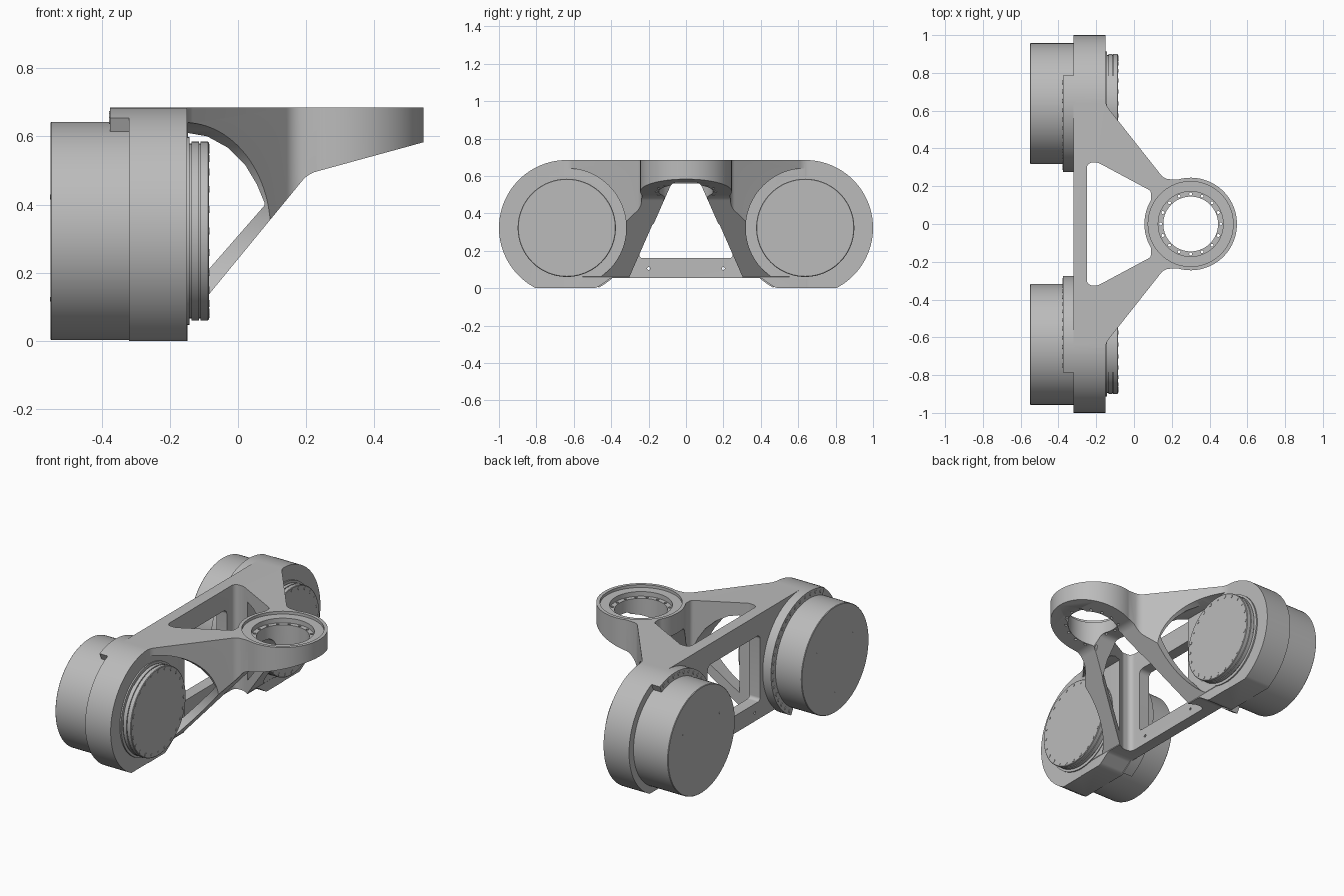
import bpy, bmesh, math
from mathutils import Vector, Matrix

if "Cube" in bpy.data.objects:
    bpy.data.objects.remove(bpy.data.objects["Cube"], do_unlink=True)

metal = bpy.data.materials.new("plain_grey_metal")
metal.use_nodes = True
GREY = (0.5, 0.5, 0.5, 1)
metal.diffuse_color = GREY
metal.node_tree.nodes["Principled BSDF"].inputs["Base Color"].default_value = GREY

HUB_Y, HUB_Z = 0.6375, 0.3225      # drive axis
RING = Vector((0.3, 0.0))          # pivot ring centre
RING_R = 0.245


def make(name, bm):
    bmesh.ops.recalc_face_normals(bm, faces=bm.faces)
    mesh = bpy.data.meshes.new(name)
    bm.to_mesh(mesh)
    bm.free()
    mesh.materials.append(metal)
    ob = bpy.data.objects.new(name, mesh)
    bpy.context.scene.collection.objects.link(ob)
    return ob


def arc(c, r, a0, a1, n):
    angles = [math.radians(a0 + (a1 - a0) * i / n) for i in range(n + 1)]
    return [(c[0] + r * math.cos(a), c[1] + r * math.sin(a)) for a in angles]


def rounded(points):
    """Round each corner given as (u, v, radius); plain (u, v) stays sharp."""
    out = []
    for i, p in enumerate(points):
        if len(p) == 2:
            out.append(p)
            continue
        c = Vector(p[:2])
        a = (Vector(points[i - 1][:2]) - c).normalized()
        b = (Vector(points[(i + 1) % len(points)][:2]) - c).normalized()
        half = a.angle(b) / 2
        start, end = c + a * p[2] / math.tan(half), c + b * p[2] / math.tan(half)
        mid = c + (a + b).normalized() * p[2] / math.sin(half)
        sweep = (start - mid).angle_signed(end - mid)
        for k in range(9):
            d = Matrix.Rotation(-sweep * k / 8, 2) @ (start - mid)
            out.append(tuple(mid + d))
    return out


def mirrored(half):
    """Close a half outline, given from one centre line end to the other, across v = 0."""
    return half + [(p[0], -p[1], *p[2:]) for p in reversed(half)]


def prism(name, outline, axis, lo, hi):
    place = {"x": lambda u, v, w: (w, u, v),
             "y": lambda u, v, w: (u, w, v),
             "z": lambda u, v, w: (u, v, w)}[axis]
    bm = bmesh.new()
    face = bm.faces.new([bm.verts.new(place(u, v, lo)) for u, v in outline])
    ext = bmesh.ops.extrude_face_region(bm, geom=[face])
    verts = [g for g in ext["geom"] if isinstance(g, bmesh.types.BMVert)]
    bmesh.ops.translate(bm, verts=verts, vec=place(0, 0, hi - lo))
    return make(name, bm)


def lathe_x(name, profile, side):
    """Revolve (x, radius) points about a drive axis."""
    bm = bmesh.new()
    n = 96
    rings = []
    for x, r in profile:
        rings.append([bm.verts.new((x, y, z)) for y, z in
                      arc((side * HUB_Y, HUB_Z), r, 0, 360 - 360 / n, n - 1)])
    for a, b in zip(rings, rings[1:]):
        for i in range(n):
            j = (i + 1) % n
            bm.faces.new((a[i], a[j], b[j], b[i]))
    bm.faces.new(rings[0])
    bm.faces.new(rings[-1])
    return make(name, bm)


def studs(name, centres, r, lo, hi):
    """Short round bolt heads pointing along x."""
    bm = bmesh.new()
    turn = Matrix.Rotation(math.pi / 2, 4, "Y")
    for y, z in centres:
        bmesh.ops.create_cone(bm, cap_ends=True, segments=12, radius1=r, radius2=r,
                              depth=hi - lo,
                              matrix=Matrix.Translation(((lo + hi) / 2, y, z)) @ turn)
    return make(name, bm)


def boolean(target, tool, operation="DIFFERENCE"):
    mod = target.modifiers.new("cut", "BOOLEAN")
    mod.operation, mod.object, mod.solver = operation, tool, "EXACT"
    bpy.context.view_layer.update()
    graph = bpy.context.evaluated_depsgraph_get()
    mesh = bpy.data.meshes.new_from_object(target.evaluated_get(graph))
    target.modifiers.clear()
    target.data = mesh
    bpy.data.objects.remove(tool, do_unlink=True)


def smooth(ob):
    bpy.ops.object.select_all(action="DESELECT")
    ob.select_set(True)
    bpy.context.view_layer.objects.active = ob
    bpy.ops.object.shade_smooth_by_angle(angle=math.radians(30))


# Frame: plan outline trimmed by the side and end outlines
plan = mirrored([(-0.32, -1.05), (-0.15, -1.05), (-0.15, -0.63, 0.08),
                 (0.16, -0.238, 0.06)] + arc(RING, RING_R, -106, 0, 32)[:-1])
frame = prism("frame", rounded(plan), "z", -0.1, 0.9)

elevation = [(-0.4, -0.1), (-0.148, -0.1), (-0.148, 0.06), (0.205, 0.49, 0.08),
             (0.6, 0.598), (0.6, 0.8), (-0.4, 0.8)]
boolean(frame, prism("cutter", rounded(elevation), "y", -1.2, 1.2), "INTERSECT")

foot = math.degrees(math.asin(-HUB_Z / 0.3625))
half_end = arc((HUB_Y, HUB_Z), 0.3625, 90, foot, 48) + [(0.48, 0, 0.06), (0.4, 0.055, 0.05)]
end = half_end + [(-p[0], *p[1:]) for p in reversed(half_end)]
boolean(frame, prism("cutter", rounded(end), "x", -0.6, 0.8), "INTERSECT")

# Openings: plan window, rear window, tapered gap between braces, arches
window = [(-0.25, -0.325, 0.03), (-0.25, 0.325, 0.03), (-0.19, 0.325, 0.04),
          (0.09, 0.175, 0.025)] + arc(RING, RING_R, 149, 211, 16) + \
         [(0.09, -0.175, 0.025), (-0.19, -0.325, 0.04)]
boolean(frame, prism("cutter", rounded(window), "z", -0.2, 1))

rear = [(-0.25, 0.16, 0.02), (0.25, 0.16, 0.02), (0.25, 0.56, 0.03), (-0.25, 0.56, 0.03)]
boolean(frame, prism("cutter", rounded(rear), "x", -0.5, -0.2))

gap = [(-0.3, 0.02), (0.3, 0.02), (0.17, 0.35, 0.1), (0.075, 0.565, 0.04),
       (-0.075, 0.565, 0.04), (-0.17, 0.35, 0.1)]
boolean(frame, prism("cutter", rounded(gap), "x", -0.21, 0.51))

arch = [(-0.147, 0.14), (-0.147, 0.61), (-0.09, 0.6), (-0.03, 0.567), (0.02, 0.518),
        (0.055, 0.46), (0.08, 0.4, 0.012)]
boolean(frame, prism("cutter", rounded(arch), "y", -0.9, 0.9))

for side in (-1, 1):
    boolean(frame, lathe_x("cutter", [(-0.146, 0.318), (0.5, 0.318)], side))

# Pivot ring: stepped bore and bolt holes
for radius, floor in ((0.225, 0.668), (0.172, 0.64), (0.145, 0.2)):
    boolean(frame, prism("cutter", arc(RING, radius, 0, 355, 71), "z", floor, 0.9))
for centre in arc(RING, 0.159, 0, 337.5, 15):
    boolean(frame, prism("cutter", arc(centre, 0.008, 0, 330, 11), "z", 0.4, 0.8))
boolean(frame, studs("cutter", [(-0.2, 0.105), (0.2, 0.105)], 0.008, -0.5, -0.1))
smooth(frame)

# Drive units on both sides
for side, label in ((-1, "front"), (1, "back")):
    centre = (side * HUB_Y, HUB_Z)
    smooth(lathe_x(label + "_motor", [(-0.55, 0.317), (-0.547, 0.32), (-0.31, 0.32)], side))
    smooth(lathe_x(label + "_output_flange",
                   [(-0.2, 0.275), (-0.142, 0.275), (-0.142, 0.256), (-0.136, 0.256),
                    (-0.136, 0.2625), (-0.115, 0.2625), (-0.115, 0.256), (-0.11, 0.256),
                    (-0.11, 0.2625), (-0.088, 0.2625), (-0.085, 0.259)], side))

    # Curved clamp around the inner half of the motor
    a0, a1 = (66, 242) if side > 0 else (114, -62)
    band = arc(centre, 0.3625, a0, a1, 60) + arc(centre, 0.31, a1, a0, 60)
    smooth(prism(label + "_clamp", band, "x", -0.375, -0.31))

    studs(label + "_clamp_bolts", arc(centre, 0.342, a0 + side * 5, a1 - side * 5, 20),
          0.01, -0.379, -0.37)
    studs(label + "_flange_bolts", arc(centre, 0.245, 0, 345, 23), 0.01, -0.09, -0.083)
    studs(label + "_motor_screws", arc(centre, 0.2, 30, 270, 2), 0.007, -0.551, -0.54)
